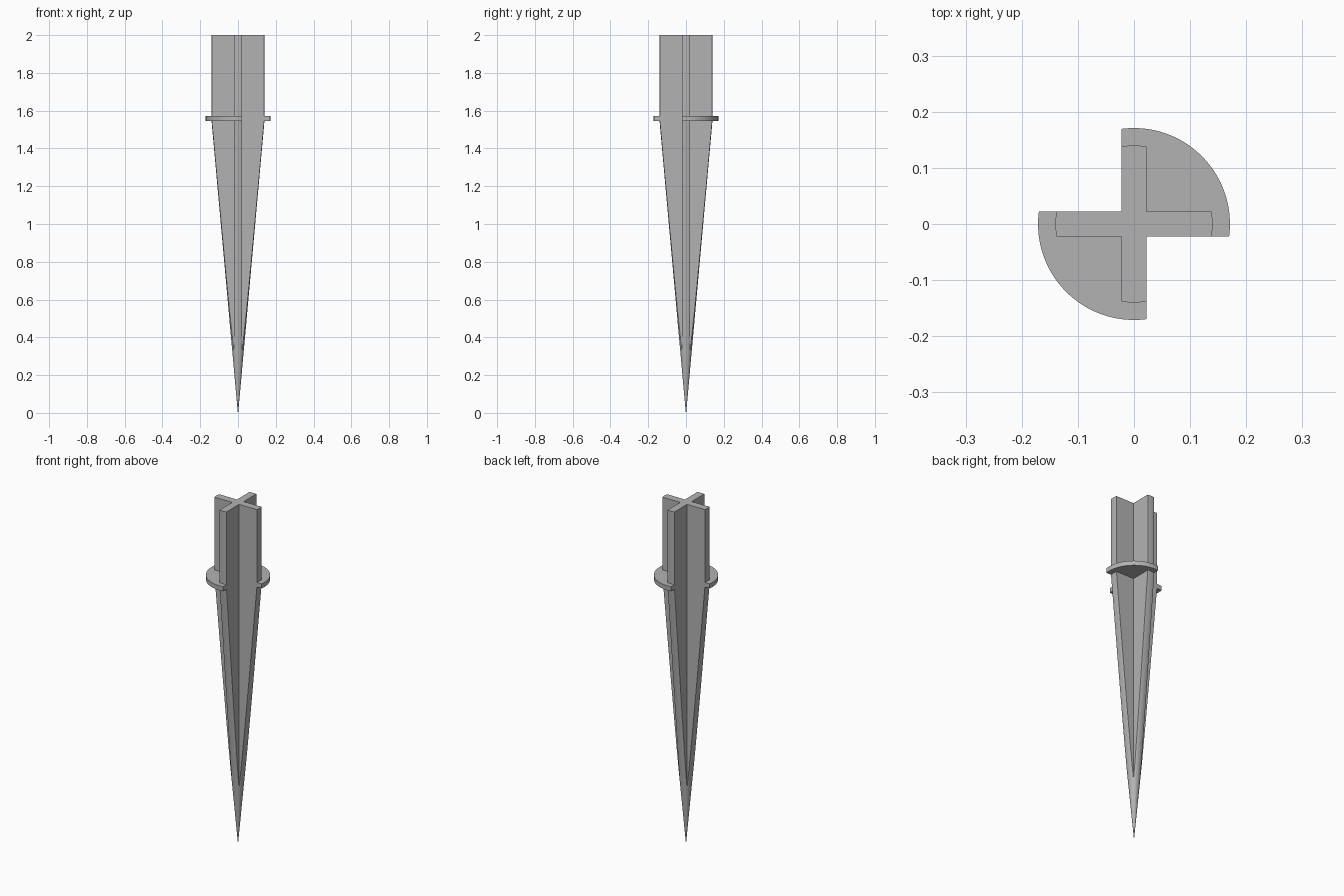
import bpy, bmesh, math

cube = bpy.data.objects.get("Cube")
if cube:
    bpy.data.objects.remove(cube, do_unlink=True)

HALF = 0.022       # half thickness of a fin
REACH = 0.14       # fin radius
FLANGE = 0.171     # flange radius
Z_LOW, Z_HIGH, TOP = 1.545, 1.572, 2.0

grey = bpy.data.materials.new("grey metal")
grey.use_nodes = True
grey.diffuse_color = (0.45, 0.45, 0.45, 1)
grey.node_tree.nodes["Principled BSDF"].inputs["Base Color"].default_value = (0.45, 0.45, 0.45, 1)


def make_object(name, bm):
    bmesh.ops.recalc_face_normals(bm, faces=bm.faces)
    mesh = bpy.data.meshes.new(name)
    bm.to_mesh(mesh)
    bm.free()
    mesh.materials.append(grey)
    obj = bpy.data.objects.new(name, mesh)
    bpy.context.collection.objects.link(obj)
    return obj


def prism(name, outline, z0, z1):
    bm = bmesh.new()
    face = bm.faces.new([bm.verts.new((x, y, z0)) for x, y in outline])
    new = bmesh.ops.extrude_face_region(bm, geom=[face])["geom"]
    verts = [v for v in new if isinstance(v, bmesh.types.BMVert)]
    bmesh.ops.translate(bm, verts=verts, vec=(0, 0, z1 - z0))
    return make_object(name, bm)


def lathe(name, profile, sides):
    bm = bmesh.new()
    rings = [[bm.verts.new((r * math.cos(math.tau * i / sides), r * math.sin(math.tau * i / sides), z))
              for i in range(sides)] for r, z in profile]
    for low, high in zip(rings, rings[1:]):
        for i in range(sides):
            j = (i + 1) % sides
            bm.faces.new((low[i], low[j], high[j], high[i]))
    bm.faces.new(rings[0][::-1])
    bm.faces.new(rings[-1])
    return make_object(name, bm)


def boolean(target, tool, operation):
    mod = target.modifiers.new(operation.lower(), "BOOLEAN")
    mod.operation = operation
    mod.solver = "EXACT"
    mod.object = tool
    bpy.context.view_layer.objects.active = target
    bpy.ops.object.modifier_apply(modifier=mod.name)
    bpy.data.objects.remove(tool, do_unlink=True)


# Cross-shaped bar, one arm turned four times
cross = []
for k in range(4):
    c, s = round(math.cos(k * math.pi / 2)), round(math.sin(k * math.pi / 2))
    for x, y in ((HALF, -HALF), (0.2, -HALF), (0.2, HALF)):
        cross.append((c * x - s * y, s * x + c * y))
stake = prism("ground_stake", cross, -0.1, TOP + 0.1)

# Turned envelope gives the rounded fin ends and the conical point
envelope = lathe("envelope", [(0.001, 0), (REACH, Z_LOW), (REACH, TOP)], 96)
boolean(stake, envelope, "INTERSECT")

# Flange filling two opposite quadrants
edge = math.asin(HALF / FLANGE)
outline = []
for start in (0, math.pi):
    a0, a1 = start - edge, start + math.pi / 2 + edge
    for i in range(33):
        a = a0 + (a1 - a0) * i / 32
        outline.append((FLANGE * math.cos(a), FLANGE * math.sin(a)))
    side = -HALF if start == 0 else HALF
    outline.append((side, -side))
flange = prism("flange", outline, Z_LOW, Z_HIGH)
boolean(stake, flange, "UNION")

# Smooth the round surfaces, keep the edges sharp
bpy.ops.object.select_all(action="DESELECT")
stake.select_set(True)
bpy.context.view_layer.objects.active = stake
bpy.ops.object.shade_smooth_by_angle(angle=math.radians(15))
